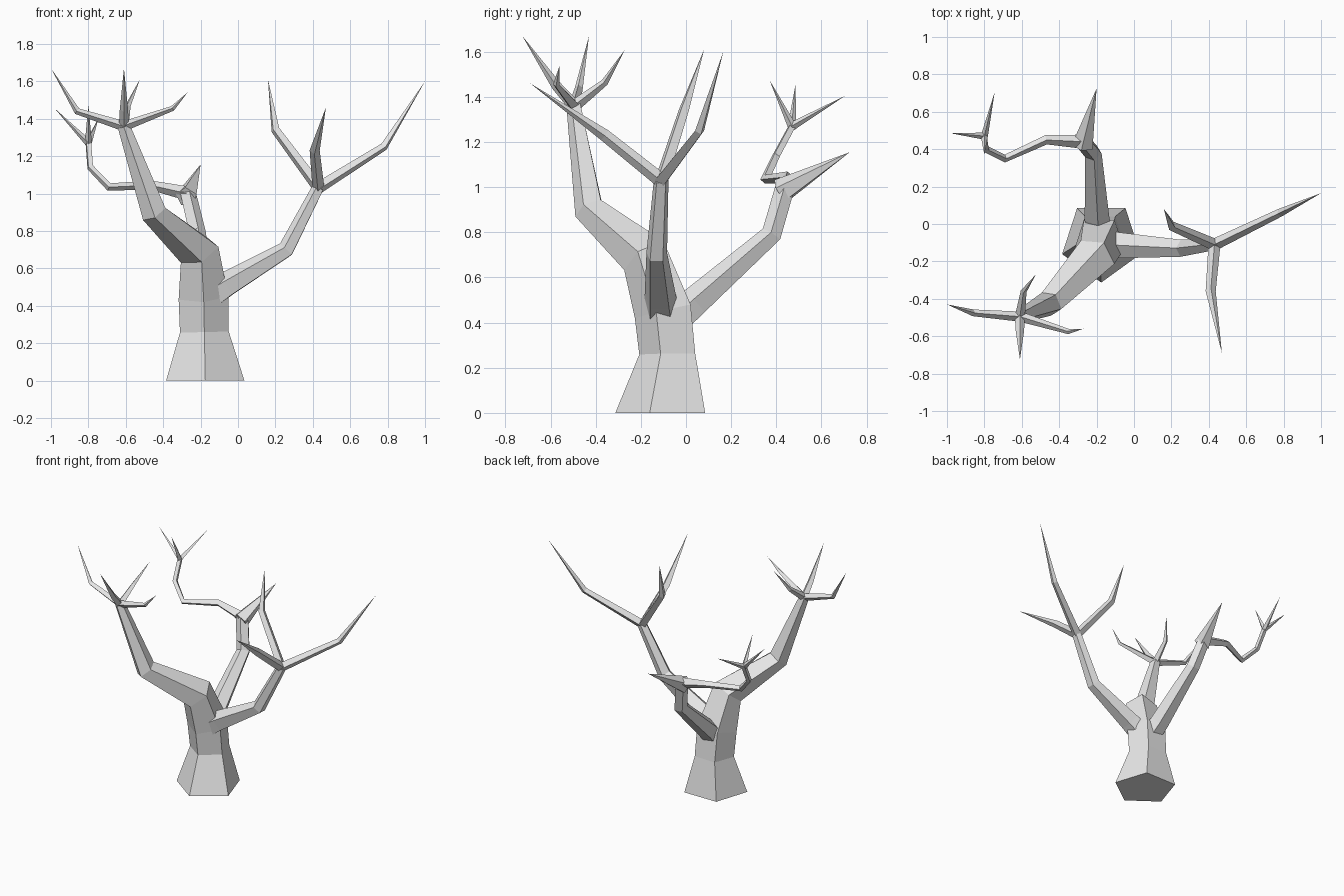
import bpy
import bmesh
from math import cos, sin, tau
from mathutils import Vector

default_cube = bpy.data.objects.get("Cube")
if default_cube:
    bpy.data.objects.remove(default_cube, do_unlink=True)

# Single bark colour
bark = bpy.data.materials.new("grey_bark")
bark.use_nodes = True
bark_colour = (0.8, 0.8, 0.8, 1)
bark.diffuse_color = bark_colour
bark.node_tree.nodes["Principled BSDF"].inputs["Base Color"].default_value = bark_colour


def limb(name, path, radii, sides=4, corner=(0, 0, 1), flat_start=False):
    """Tapered, flat-faced tube along a path; a zero radius makes a point."""
    points = [Vector(p) for p in path]
    steps = [(b - a).normalized() for a, b in zip(points, points[1:])]
    bm = bmesh.new()
    rings = []
    across = Vector(corner)
    for i, (centre, radius) in enumerate(zip(points, radii)):
        before = steps[max(i - 1, 0)]
        after = steps[min(i, len(steps) - 1)]
        along = (before + after).normalized()
        if flat_start and i == 0:
            along = Vector((0, 0, 1))
        # Carry the corner direction from ring to ring without twist
        across = (across - along * across.dot(along)).normalized()
        side = along.cross(across)
        if radius == 0:
            rings.append([bm.verts.new(centre)])
            continue
        ring = []
        for k in range(sides):
            angle = tau * k / sides
            ring.append(bm.verts.new(centre + radius * (across * cos(angle) + side * sin(angle))))
        rings.append(ring)
    for low, high in zip(rings, rings[1:]):
        for k in range(sides):
            n = (k + 1) % sides
            if len(high) == 1:
                bm.faces.new((low[k], low[n], high[0]))
            else:
                bm.faces.new((low[k], low[n], high[n], high[k]))
    for cap in (rings[0], rings[-1]):
        if len(cap) > 1:
            bm.faces.new(cap)
    bmesh.ops.recalc_face_normals(bm, faces=bm.faces[:])
    mesh = bpy.data.meshes.new(name)
    bm.to_mesh(mesh)
    bm.free()
    mesh.materials.append(bark)
    obj = bpy.data.objects.new(name, mesh)
    bpy.context.collection.objects.link(obj)
    return obj


def twigs(name, root, radius, ends):
    """Pointed twigs, each with one elbow, fanning out from a fork."""
    for label, elbow, thickness, tip in ends:
        limb(f"{name}_{label}_twig", [root, elbow, tip], [radius, thickness, 0])


# Forks where limbs split into twigs
right_fork = (-0.61, -0.495, 1.36)
left_fork = (0.43, -0.11, 1.03)
back_fork = (-0.27, 0.44, 1.0)
curl_fork = (-0.8, 0.47, 1.27)

# Trunk flares at the foot and leans on into the front right limb
limb("trunk",
     [(-0.175, -0.093, 0), (-0.18, -0.07, 0.26), (-0.185, -0.09, 0.45),
      (-0.21, -0.175, 0.69), (-0.45, -0.425, 0.9), right_fork],
     [0.22, 0.137, 0.14, 0.115, 0.072, 0.035],
     sides=5, corner=(0, -1, 0), flat_start=True)

# Left limb
limb("left_limb",
     [(-0.15, -0.11, 0.45), (-0.06, -0.115, 0.51), (0.26, -0.13, 0.7), left_fork],
     [0.08, 0.072, 0.048, 0.034], sides=5)

# Back limb
limb("back_limb",
     [(-0.18, -0.08, 0.38), (-0.2, 0.04, 0.49), (-0.22, 0.38, 0.79), back_fork],
     [0.075, 0.07, 0.048, 0.045], sides=5)

# Twigs on the front right limb
twigs("front_right", right_fork, 0.027, [
    ("outer", (-0.86, -0.475, 1.44), 0.018, (-1, -0.43, 1.67)),
    ("inner", (-0.35, -0.575, 1.455), 0.014, (-0.27, -0.56, 1.54)),
    ("front", (-0.61, -0.575, 1.45), 0.022, (-0.61, -0.725, 1.67)),
    ("rear", (-0.59, -0.36, 1.465), 0.016, (-0.525, -0.27, 1.61)),
])

# Twigs on the left limb
twigs("left", left_fork, 0.032, [
    ("front", (0.41, -0.36, 1.23), 0.027, (0.47, -0.69, 1.46)),
    ("inner", (0.2, -0.01, 1.34), 0.025, (0.16, 0.08, 1.61)),
    ("outer", (0.78, 0.06, 1.25), 0.022, (1, 0.165, 1.6)),
])

# Back limb ends in a thick spike and a curling branch
limb("back_spike", [(-0.275, 0.42, 0.98), (-0.2, 0.725, 1.155)], [0.06, 0], sides=5)
limb("curling_branch",
     [back_fork, (-0.47, 0.45, 1.045), (-0.69, 0.35, 1.035),
      (-0.79, 0.4, 1.14), curl_fork],
     [0.038, 0.025, 0.021, 0.019, 0.018])

# Small thorns at the end of the curl
for label, tip in (("outer", (-0.98, 0.485, 1.455)),
                   ("rear", (-0.745, 0.705, 1.405)),
                   ("front", (-0.8, 0.37, 1.475))):
    limb(f"curl_{label}_thorn", [curl_fork, tip], [0.019, 0])
